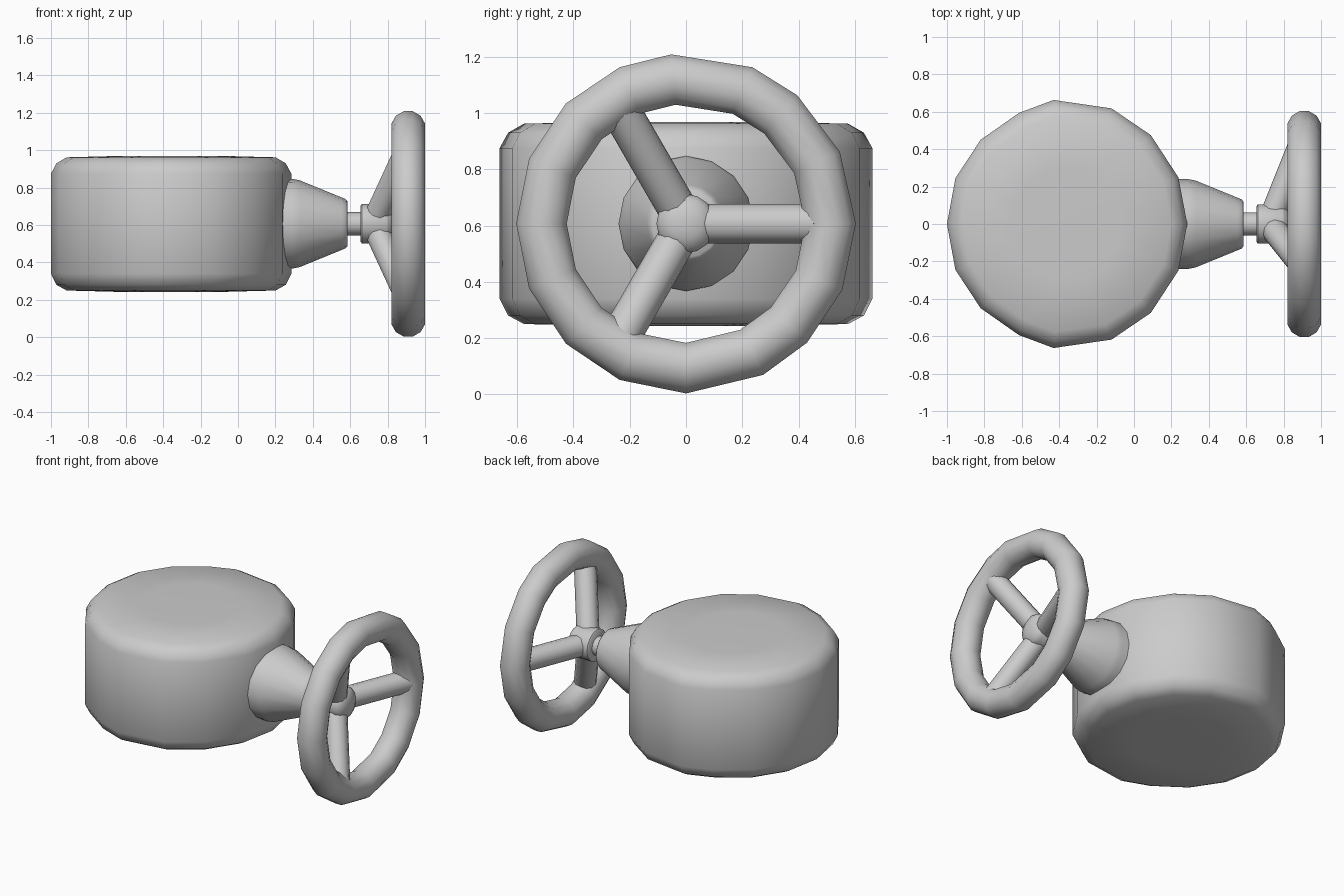
import bpy, math
from math import cos, sin, radians, pi
from mathutils import Vector

if "Cube" in bpy.data.objects:
    bpy.data.objects.remove(bpy.data.objects["Cube"])

AXIS_Z = 0.607          # height of the handwheel axis
RING_X = 0.91           # plane of the handwheel


def loft(name, rings, closed=False, sharp=50):
    """Skin a list of equal-length point rings; closed joins last to first, otherwise caps."""
    n, m = len(rings[0]), len(rings)
    verts = [tuple(p) for r in rings for p in r]
    faces = []
    for i in range(m if closed else m - 1):
        a, b = i * n, ((i + 1) % m) * n
        faces += [(a + j, a + (j + 1) % n, b + (j + 1) % n, b + j) for j in range(n)]
    if not closed:
        faces += [tuple(reversed(range(n))), tuple(range((m - 1) * n, m * n))]
    me = bpy.data.meshes.new(name)
    me.from_pydata(verts, [], faces)
    me.update()
    ob = bpy.data.objects.new(name, me)
    bpy.context.collection.objects.link(ob)
    bpy.context.view_layer.objects.active = ob
    ob.select_set(True)
    bpy.ops.object.mode_set(mode='EDIT')
    bpy.ops.mesh.select_all(action='SELECT')
    bpy.ops.mesh.normals_make_consistent(inside=False)
    bpy.ops.object.mode_set(mode='OBJECT')
    bpy.ops.object.shade_smooth_by_angle(angle=radians(sharp))
    ob.select_set(False)
    return ob


def lathe(name, profile, origin=(0, 0, AXIS_Z), direction=(1, 0, 0), sides=16):
    """Revolve (distance, radius) points around a line."""
    q = Vector(direction).to_track_quat('X', 'Z')
    rings = [[Vector(origin) + q @ Vector((d, r * cos(2 * pi * k / sides), r * sin(2 * pi * k / sides)))
              for k in range(sides)] for d, r in profile]
    return loft(name, rings)


# Drum body: slightly uneven sixteen-sided outline with rounded rims
half = [(0.645, 0), (0.597, 0.25), (0.45, 0.475), (0.24, 0.618), (-0.07, 0.663),
        (-0.255, 0.594), (-0.46, 0.45), (-0.595, 0.245), (-0.64, 0)]
outline = half + [(x, -y) for x, y in reversed(half[1:-1])]
rims = [(0.35, 0.243), (0.085, 0.25), (0.03, 0.28), (0.0, 0.34),
        (0.0, 0.875), (0.03, 0.93), (0.085, 0.962), (0.35, 0.969)]
loft("drum_body", [[(-0.36 + x * (1 - i / 0.65), y * (1 - i / 0.65), z) for x, y in outline]
                   for i, z in rims])

# Tapered neck and shaft
lathe("neck", [(0.15, 0.24), (0.29, 0.24), (0.33, 0.232), (0.555, 0.14), (0.575, 0.132),
               (0.585, 0.12)])
lathe("shaft", [(0.56, 0.062), (0.68, 0.062)])

# Domed hub
lathe("wheel_hub", [(0.655, 0.095), (0.662, 0.105), (0.79, 0.105), (0.815, 0.09),
                    (0.832, 0.055), (0.838, 0.02)])

# Three spokes, sloping outwards to the rim
for k in range(3):
    a = radians(120 * k)
    start = Vector((0.737, 0.03 * cos(a), AXIS_Z + 0.03 * sin(a)))
    end = Vector((0.917, 0.48 * cos(a), AXIS_Z + 0.48 * sin(a)))
    lathe(f"spoke_{k + 1}", [(0, 0.07), ((end - start).length, 0.07)], start, end - start, 12)

# Handwheel rim: unevenly spaced segments around a circle
angles = [0, 25, 49, 67, 95, 113, 135, 157.5, 180, 202.5, 225, 247, 270, 297, 315.5, 337]
rim = []
for a in map(radians, angles):
    ring = []
    for k in range(12):
        t = 2 * pi * (k + 0.5) / 12
        r = 0.514 + 0.093 * cos(t)
        ring.append((RING_X + 0.093 * sin(t), r * cos(a), AXIS_Z + r * sin(a)))
    rim.append(ring)
loft("handwheel_rim", rim, closed=True)
